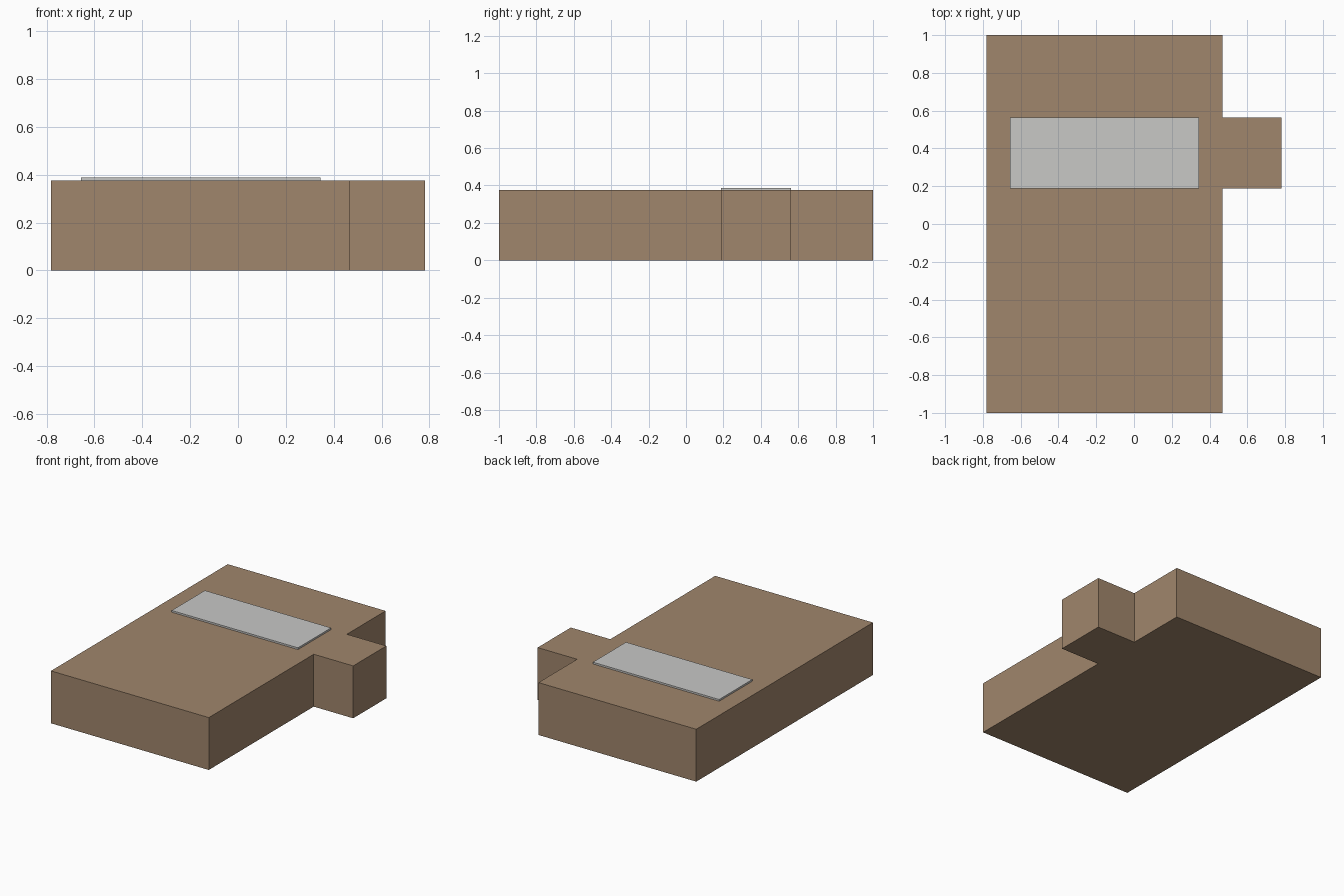
import bpy, bmesh

if "Cube" in bpy.data.objects:
    bpy.data.objects.remove(bpy.data.objects["Cube"])

U = 1 / 16  # the model sits on a sixteenth grid


def material(name, rgb):
    m = bpy.data.materials.new(name)
    m.diffuse_color = (*rgb, 1)
    m.use_nodes = True
    m.node_tree.nodes["Principled BSDF"].inputs["Base Color"].default_value = m.diffuse_color
    return m


def prism(name, outline, z0, z1, mat):
    """Extrude a flat outline (counter-clockwise, grid units) from z0 to z1."""
    bm = bmesh.new()
    face = bm.faces.new([bm.verts.new((x * U, y * U, z0 * U)) for x, y in outline])
    top = bmesh.ops.extrude_face_region(bm, geom=[face])["geom"]
    bmesh.ops.translate(bm, vec=(0, 0, (z1 - z0) * U),
                        verts=[g for g in top if isinstance(g, bmesh.types.BMVert)])
    bmesh.ops.recalc_face_normals(bm, faces=bm.faces)
    mesh = bpy.data.meshes.new(name)
    bm.to_mesh(mesh)
    bm.free()
    mesh.materials.append(mat)
    obj = bpy.data.objects.new(name, mesh)
    bpy.context.collection.objects.link(obj)
    return obj


brown = material("brown", (0.352, 0.238, 0.150))
light_grey = material("light grey", (0.578, 0.578, 0.565))

# Slab with a square tab on its right side
prism("body", [(-12.5, -16), (7.5, -16), (7.5, 3), (12.5, 3), (12.5, 9),
               (7.5, 9), (7.5, 16), (-12.5, 16)], 0, 6, brown)

# Thin plate lying on top, in line with the tab
prism("top_plate", [(-10.5, 3), (5.5, 3), (5.5, 9), (-10.5, 9)], 6, 6.2, light_grey)
